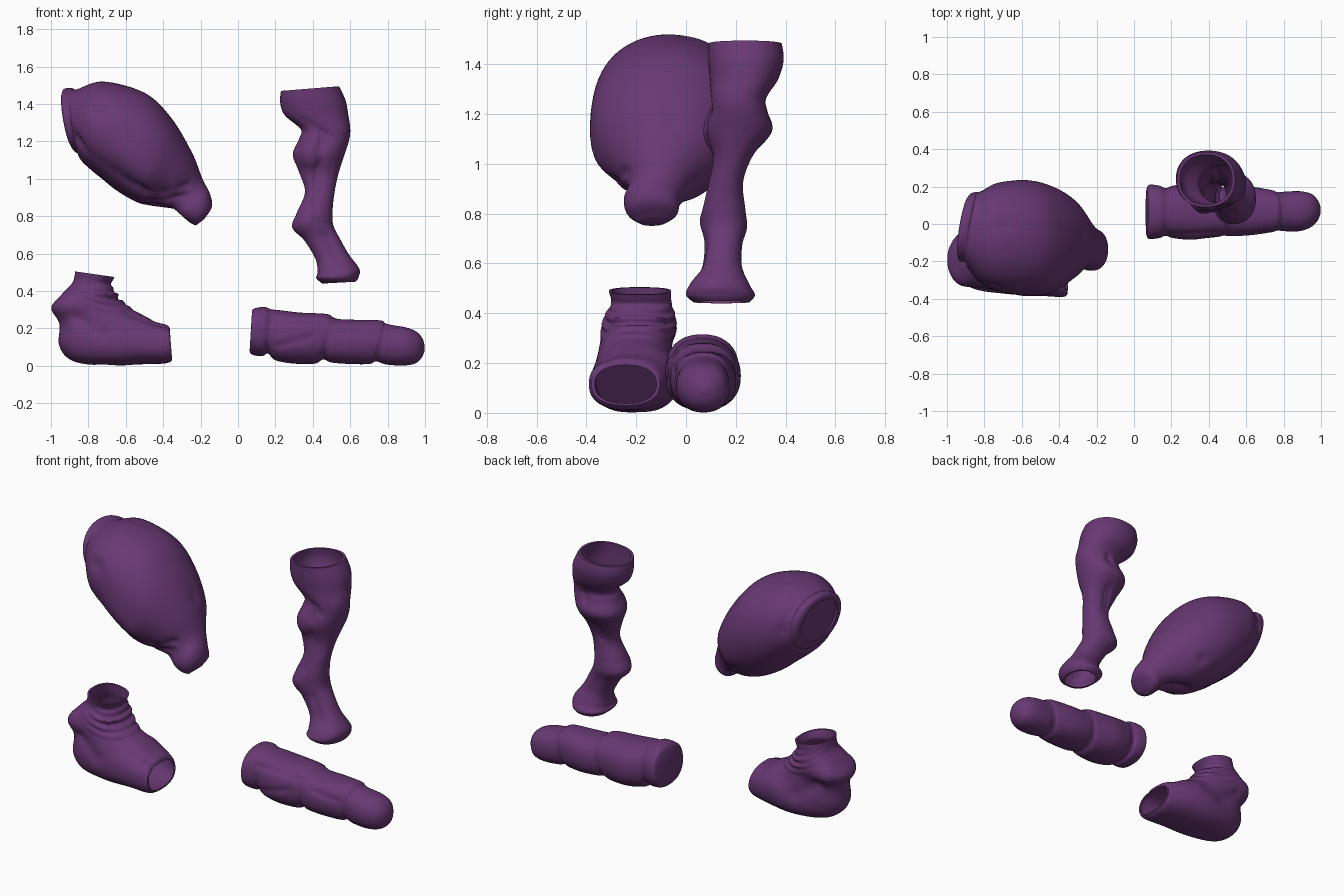
import bpy, bmesh, math
from mathutils import Vector

SEG, SUB = 72, 8
skin = bpy.data.materials.new("deep purple")
skin.diffuse_color = (0.138, 0.04, 0.172, 1)


def catmull(a, b, c, d, t):
    return 0.5 * (2*b + (c - a)*t + (2*a - 5*b + 4*c - d)*t*t + (3*b - a - 3*c + d)*t**3)


def smooth_sections(secs):
    """Interpolate the hand-placed sections with a spline."""
    out = []
    n = len(secs)
    for i in range(n - 1):
        q = [secs[max(0, min(n - 1, i + k))] for k in (-1, 0, 1, 2)]
        for s in range(SUB):
            out.append([catmull(*v, s / SUB) for v in zip(*q)])
    return out + [list(secs[-1])]


def ring(sec, power):
    """Superellipse through two points in the xz plane, between two y limits."""
    x1, z1, x2, z2, y0, y1 = sec
    c = Vector(((x1 + x2)/2, (y0 + y1)/2, (z1 + z2)/2))
    u = Vector(((x1 - x2)/2, 0, (z1 - z2)/2))
    v = Vector((0, (y1 - y0)/2, 0))
    pts = []
    for i in range(SEG):
        a = 2*math.pi*i/SEG
        co, si = math.cos(a), math.sin(a)
        pts.append(c + u*math.copysign(abs(co)**(2/power), co)
                   + v*math.copysign(abs(si)**(2/power), si))
    return pts


def shrink(pts, k):
    c = sum(pts, Vector()) / len(pts)
    return [c + (p - c)*k for p in pts]


def seg_dist(p, a, b):
    d = b - a
    t = 0 if d.length < 1e-6 else max(0, min(1, (p - a).dot(d)/d.dot(d)))
    return (p - a - d*t).length


def loft(name, secs, power=2.2, hollow=(0, 0), through=False, wall=0.85,
         details=(), ripple=None, bend=None):
    outer = [ring(s, power) for s in smooth_sections(secs)]
    # hollow ends: the wall folds back inside the tube
    n0, n1 = hollow
    start = [shrink(r, wall) for r in outer[:n0]][::-1]
    end = [shrink(r, wall) for r in outer[len(outer) - n1:]][::-1] if n1 else []
    if through:
        start, end = [], [shrink(r, wall) for r in outer][::-1]
    rings = start + outer + end
    bm = bmesh.new()
    vr = [[bm.verts.new(p) for p in r] for r in rings]
    pairs = list(zip(vr, vr[1:])) + ([(vr[-1], vr[0])] if through else [])
    for a, b in pairs:
        for i in range(SEG):
            j = (i + 1) % SEG
            bm.faces.new((a[i], a[j], b[j], b[i]))
    for r in () if through else (vr[0], vr[-1]):
        c = bm.verts.new(sum((v.co for v in r), Vector()) / SEG)
        for i in range(SEG):
            bm.faces.new((c, r[i], r[(i + 1) % SEG]))
    bmesh.ops.recalc_face_normals(bm, faces=bm.faces[:])
    bm.normal_update()
    # muscles and creases: push the outer skin along its normal near a line
    moves = []
    for v in (v for r in vr[len(start):len(start) + len(outer)] for v in r):
        h = sum(amp*math.exp(-(seg_dist(v.co, Vector(a), Vector(b))/w)**2)
                for a, b, w, amp in details)
        if ripple:
            h += ripple(v.co)
        moves.append((v, v.normal*h))
    for v, m in moves:
        v.co += m
    if bend:
        for v in bm.verts:
            bend(v.co)
    me = bpy.data.meshes.new(name)
    bm.to_mesh(me)
    bm.free()
    me.materials.append(skin)
    ob = bpy.data.objects.new(name, me)
    bpy.context.collection.objects.link(ob)
    bpy.ops.object.select_all(action='DESELECT')
    ob.select_set(True)
    bpy.context.view_layer.objects.active = ob
    bpy.ops.object.shade_smooth_by_angle(angle=math.radians(50))
    return ob


def turn_hip(p):
    """Turn the hip ring a little towards the back."""
    p.x += .16*(p.y + .02)*max(0, min(1, (-.72 - p.x)/.16))


# Thigh: hip ring, big muscle, knee cap (x1, z1, x2, z2, y0, y1)
loft("thigh", [
    (-.935, 1.465, -.885, 1.17, -.18, .145), (-.925, 1.483, -.87, 1.145, -.20, .165),
    (-.89, 1.485, -.848, 1.13, -.205, .172), (-.86, 1.478, -.835, 1.10, -.25, .175),
    (-.72, 1.52, -.79, 1.055, -.345, .215),
    (-.50, 1.46, -.67, .95, -.38, .235), (-.36, 1.33, -.55, .875, -.37, .205),
    (-.25, 1.15, -.46, .845, -.30, .14), (-.19, 1.0, -.38, .82, -.235, .03),
    (-.15, .92, -.31, .785, -.25, -.02), (-.14, .85, -.26, .76, -.235, -.035),
    (-.18, .785, -.225, .75, -.19, -.08)],
    power=2.1, hollow=(14, 0), wall=.87, bend=turn_hip, details=[
    ((-.74, -.33, 1.36), (-.39, -.26, .93), .03, -.018),
    ((-.85, -.25, 1.22), (-.50, -.31, .93), .025, -.018),
    ((-.62, -.39, 1.12), (-.50, -.37, 1.02), .07, .012),
    ((-.70, .0, 1.52), (-.27, -.05, 1.17), .03, -.008),
    ((-.80, .17, 1.30), (-.42, .12, .95), .03, -.018),
    ((-.70, -.08, 1.0), (-.48, -.08, .86), .03, -.014),
    ((-.50, -.28, .93), (-.25, -.24, .97), .015, -.014),
    ((-.48, -.22, .88), (-.26, -.25, .91), .013, -.014),
    ((-.42, -.11, .83), (-.34, -.11, .80), .065, -.06)])

# Lower leg: open tube with rim, calf, hock and flared foot joint
loft("lower_leg", [
    (.54, 1.495, .23, 1.47, .09, .385), (.575, 1.42, .225, 1.41, .09, .392),
    (.59, 1.34, .25, 1.34, .095, .37), (.60, 1.27, .335, 1.265, .10, .325),
    (.595, 1.21, .325, 1.21, .095, .33), (.57, 1.13, .293, 1.13, .08, .345),
    (.535, 1.02, .325, 1.04, .105, .27), (.515, .92, .358, .93, .09, .23),
    (.505, .82, .315, .82, .067, .238), (.51, .75, .29, .74, .065, .245),
    (.545, .68, .355, .67, .073, .226), (.59, .60, .415, .57, .06, .225),
    (.648, .52, .425, .50, .012, .258), (.645, .475, .418, .47, .0, .277),
    (.63, .45, .45, .44, .03, .255)],
    power=2.2, through=True, wall=.9, details=[
    ((.25, .1, 1.36), (.50, .08, 1.22), .022, -.014),
    ((.38, .09, 1.18), (.38, .09, 1.10), .05, .016),
    ((.45, .09, 1.24), (.42, .11, .93), .02, -.016),
    ((.47, .33, 1.24), (.42, .24, .95), .02, -.016),
    ((.42, .09, .98), (.40, .08, .85), .02, -.01),
    ((.36, .07, .77), (.36, .07, .77), .04, .012),
    ((.47, .08, .70), (.52, .06, .58), .03, -.008)])


# Foot: open ankle, heel, wrinkled instep, open toe joint
def wrinkles(p):
    h = p.z + .2*p.x + .05*math.cos((p.x + .72)*9)
    w = math.exp(-((p.x + .69)/.13)**2 - ((p.z - .365)/.06)**2)
    return .009*w*math.sin(h*2*math.pi/.04)


loft("foot", [
    (-.66, .475, -.87, .505, -.31, -.06), (-.678, .435, -.885, .445, -.30, -.058),
    (-.655, .395, -.94, .385, -.325, -.045), (-.63, .355, -.998, .31, -.34, -.04),
    (-.59, .325, -.955, .225, -.345, -.055), (-.56, .30, -.955, .105, -.36, -.05),
    (-.53, .283, -.88, .025, -.37, -.04), (-.49, .262, -.70, .0, -.38, -.03),
    (-.44, .235, -.53, .008, -.385, -.05), (-.38, .218, -.39, .013, -.39, -.09),
    (-.365, .20, -.352, .03, -.38, -.105)],
    power=2.35, hollow=(28, 26), wall=.9, ripple=wrinkles, details=[
    ((-.92, -.29, .33), (-.92, -.29, .33), .05, .014),
    ((-.92, -.07, .33), (-.92, -.07, .33), .05, .014),
    ((-.86, -.33, .26), (-.72, -.36, .17), .03, -.014),
    ((-.86, -.05, .26), (-.72, -.03, .17), .03, -.014),
    ((-.60, -.3, .28), (-.38, -.31, .20), .018, -.007),
    ((-.70, -.2, .0), (-.70, -.2, .0), .05, -.01)])

# Toe: three padded joints, flat back end and rounded tip
loft("toe", [
    (.075, .295, .062, .08, -.065, .19), (.09, .308, .075, .06, -.08, .21),
    (.14, .315, .13, .052, -.075, .205), (.18, .302, .16, .066, -.063, .192),
    (.22, .298, .20, .03, -.075, .205), (.33, .285, .30, .012, -.085, .22),
    (.47, .278, .41, .012, -.07, .205), (.505, .262, .455, .034, -.062, .195),
    (.54, .25, .50, .018, -.065, .198), (.64, .246, .60, .010, -.06, .20),
    (.76, .243, .70, .010, -.045, .182), (.79, .227, .74, .024, -.034, .17),
    (.83, .217, .79, .008, -.035, .173), (.90, .205, .88, .002, -.034, .175),
    (.955, .182, .945, .012, -.01, .16), (.987, .145, .98, .04, .025, .125),
    (.998, .105, .998, .08, .06, .09)],
    power=2.3, details=[
    ((.18, -.05, .24), (.45, -.05, .24), .018, -.008),
    ((.20, -.08, .10), (.40, -.08, .16), .02, -.008),
    ((.55, -.06, .19), (.72, -.04, .16), .02, -.008),
    ((.82, -.03, .12), (.94, -.0, .10), .05, .004)])
